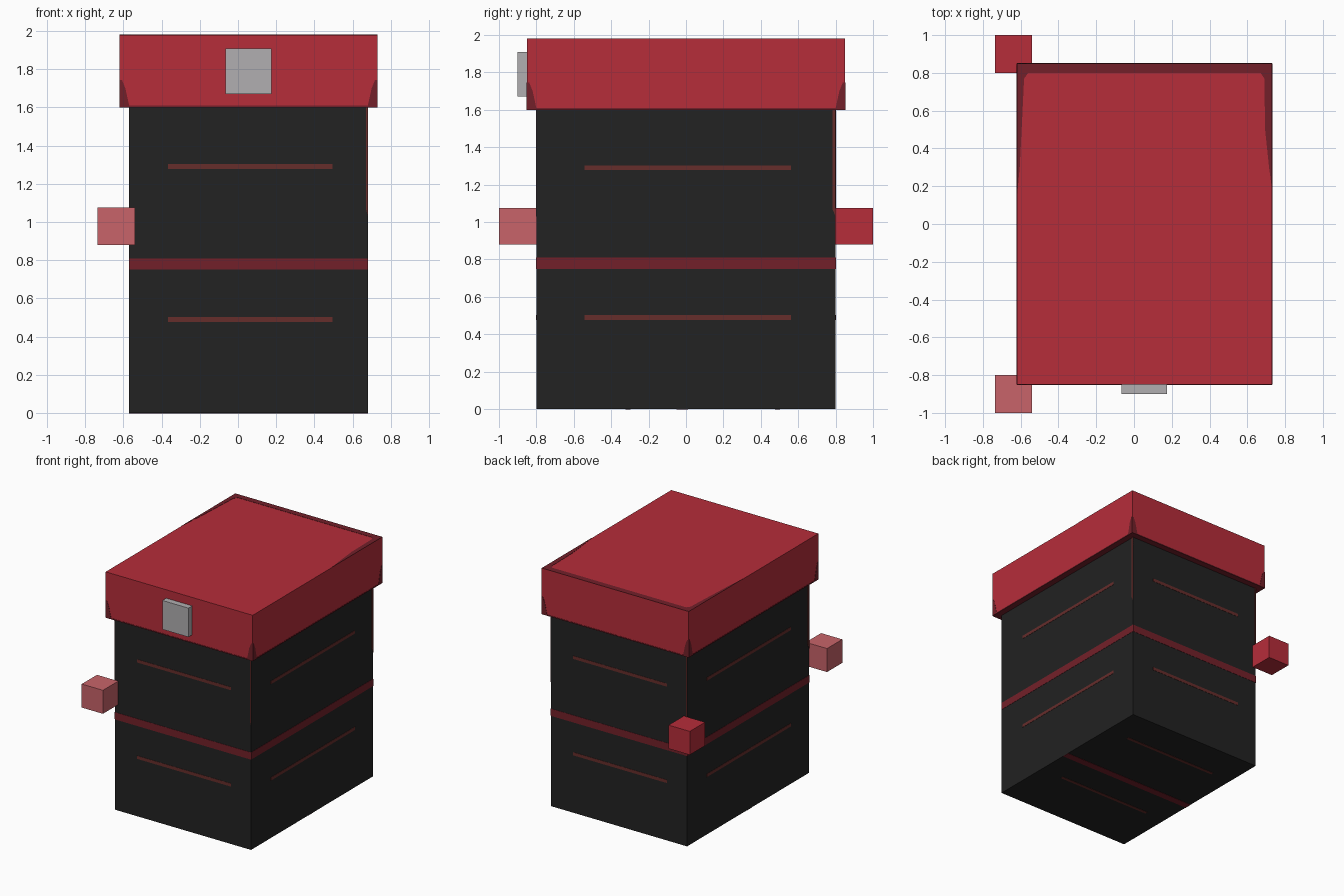
import bpy, bmesh
from mathutils import Vector

cube = bpy.data.objects.get("Cube")
if cube:
    bpy.data.objects.remove(cube, do_unlink=True)


def material(name, r, g, b):
    m = bpy.data.materials.new(name)
    m.use_nodes = True
    m.diffuse_color = (r, g, b, 1)
    bsdf = m.node_tree.nodes["Principled BSDF"]
    bsdf.inputs["Base Color"].default_value = (r, g, b, 1)
    bsdf.inputs["Roughness"].default_value = 0.8
    return m


BLACK = material("charcoal", 0.016, 0.016, 0.016)
RED = material("red", 0.468, 0.026, 0.042)
DARK = material("dark_red", 0.171, 0.0144, 0.0225)
RUST = material("rust_red", 0.133, 0.026, 0.024)
PINK = material("pale_red", 0.578, 0.127, 0.144)
GREY = material("light_grey", 0.440, 0.427, 0.440)


def finish(bm, name, mat):
    bmesh.ops.recalc_face_normals(bm, faces=bm.faces)
    mesh = bpy.data.meshes.new(name)
    bm.to_mesh(mesh)
    bm.free()
    mesh.materials.append(mat)
    obj = bpy.data.objects.new(name, mesh)
    bpy.context.collection.objects.link(obj)
    return obj


def box(name, lo, hi, mat):
    lo, hi = Vector(lo), Vector(hi)
    bm = bmesh.new()
    bmesh.ops.create_cube(bm, size=1)
    for v in bm.verts:
        v.co = (lo + hi) / 2 + Vector(a * b for a, b in zip(v.co, hi - lo))
    return finish(bm, name, mat)


def plate(name, origin, u, v, points, mat, t=0.002):
    """Thin plate straddling a surface; points are (u, v) pairs from the origin."""
    origin, u, v = Vector(origin), Vector(u), Vector(v)
    n = u.cross(v)
    bm = bmesh.new()
    face = bm.faces.new([bm.verts.new(origin + u * a + v * b - n * t) for a, b in points])
    out = bmesh.ops.extrude_face_region(bm, geom=[face])
    for e in out["geom"]:
        if isinstance(e, bmesh.types.BMVert):
            e.co += n * 2 * t
    return finish(bm, name, mat)


def rect(u0, u1, v0, v1):
    return [(u0, v0), (u1, v0), (u1, v1), (u0, v1)]


# Main solids
CX = 0.055
box("body", (CX - 0.625, -0.8, 0), (CX + 0.625, 0.8, 1.6), BLACK)
lid = box("lid", (CX - 0.675, -0.85, 1.6), (CX + 0.675, 0.85, 1.98), RED)
lid.data.materials.append(DARK)
for f in lid.data.polygons:
    f.material_index = 1 if f.normal.z < -0.5 else 0
box("clasp", (-0.065, -0.9, 1.67), (0.175, -0.85, 1.91), GREY)
box("front_arm", (-0.735, -1.0, 0.88), (-0.54, -0.8, 1.075), PINK)
box("back_arm", (-0.735, 0.8, 0.88), (-0.54, 1.0, 1.075), RED)


# Painted stripes of one body panel, measured from its bottom centre
def panel(side, origin, u, v, half):
    plate(side + "_belt", origin, u, v, rect(-half, half, 0.75, 0.81), DARK)
    for label, z in (("lower", 0.49), ("upper", 1.29)):
        a, b = 0.01 - 0.69 * half, 0.01 + 0.69 * half
        plate(f"{side}_{label}_line", origin, u, v, rect(a, b, z - 0.013, z + 0.013), RUST)


SIDES = {
    "front": ((0, -1), (1, 0), 0.625, 0.8),
    "right_hand": ((1, 0), (0, 1), 0.8, 0.625),
    "back": ((0, 1), (-1, 0), 0.625, 0.8),
    "left_hand": ((-1, 0), (0, -1), 0.8, 0.625),
}
UP = (0, 0, 1)
for side, (n, u, half, depth) in SIDES.items():
    u3 = (*u, 0)
    base = (CX + n[0] * depth, n[1] * depth, 0)
    panel(side, base, u3, UP, half)
    # Worn strip down one edge of the panel
    w = 0.018 if half > 0.7 else 0.01
    plate(side + "_edge_strip", base, u3, UP,
          [(half - w, 1.6), (half - w, 1.07), (half, 1.03), (half, 1.6)], RUST)
    # Lid skirt: dark lower corners and a thin line along the bottom
    base = (CX + n[0] * (depth + 0.05), n[1] * (depth + 0.05), 1.6)
    h = half + 0.05
    plate(side + "_lid_line", base, u3, UP, rect(-h, h, 0, 0.009), DARK)
    corner = [(h, 0), (h, 0.145), (h - 0.012, 0.145), (h - 0.03, 0.1), (h - 0.052, 0)]
    for label, s in (("a", 1), ("b", -1)):
        plate(f"{side}_lid_corner_{label}", base, u3, UP, [(s * a, b) for a, b in corner], DARK)

# Underside repeats the panel pattern
panel("bottom", (CX, -0.8, 0), (-1, 0, 0), (0, 1, 0), 0.625)

# Dark border on the lid top, tapering forward along both sides
plate("lid_top_border", (0, 0, 1.98), (1, 0, 0), (0, 1, 0),
      [(-0.62, 0.85), (-0.62, 0.14), (-0.605, 0.3), (-0.59, 0.6), (-0.582, 0.77),
       (-0.56, 0.8), (0.67, 0.8), (0.69, 0.77), (0.694, 0.5), (0.715, 0.3),
       (0.73, 0.19), (0.73, 0.85)], DARK)
